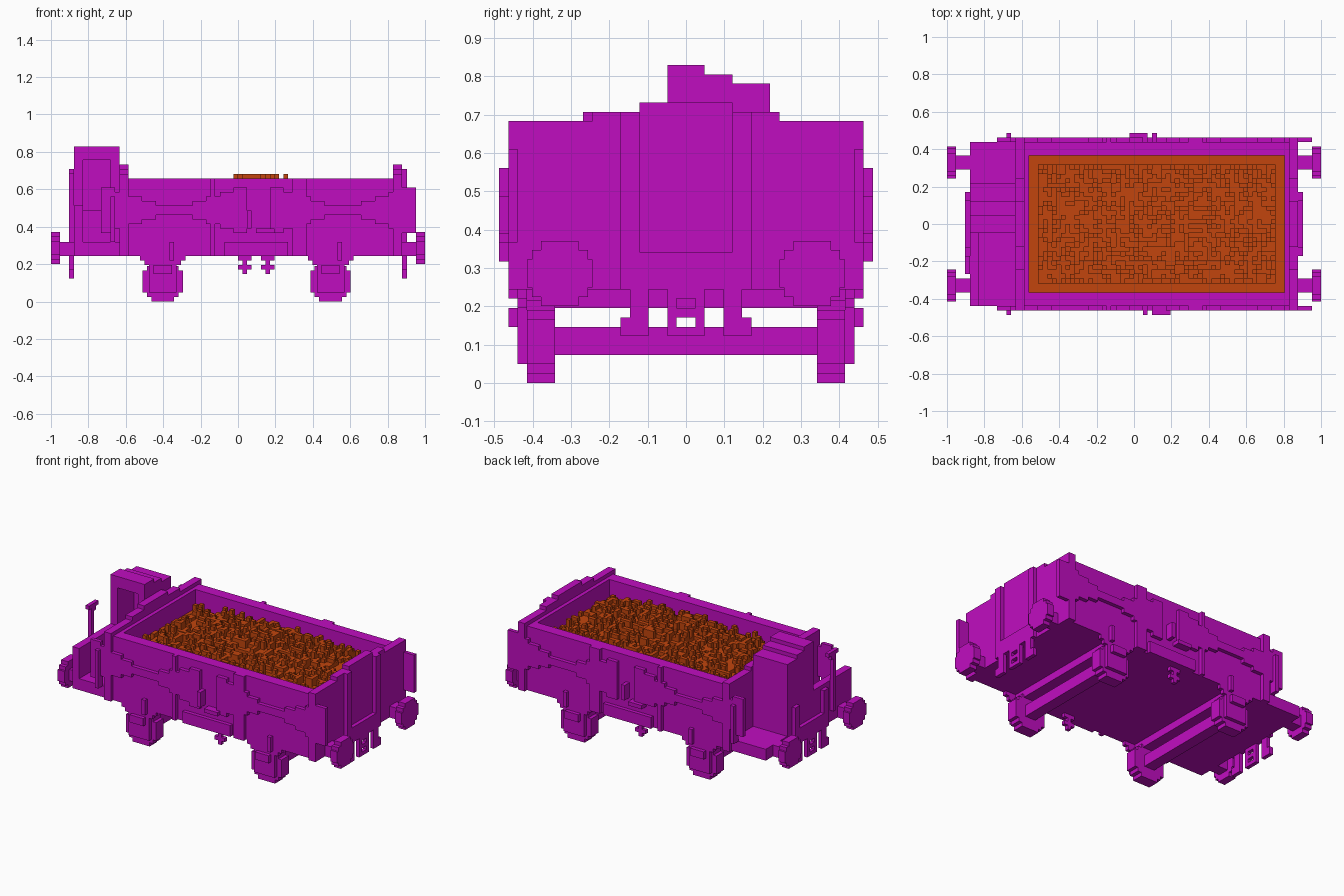
import bpy, bmesh, random
from mathutils import Vector

random.seed(4)
V = 2 / 82  # edge length of one block

if "Cube" in bpy.data.objects:
    bpy.data.objects.remove(bpy.data.objects["Cube"], do_unlink=True)


def material(name, color):
    m = bpy.data.materials.new(name)
    m.use_nodes = True
    m.diffuse_color = color
    m.node_tree.nodes["Principled BSDF"].inputs["Base Color"].default_value = color
    return m


MAGENTA = material("magenta paint", (0.53, 0.004, 0.53, 1))
ORANGE = material("orange ore", (0.54, 0.06, 0.004, 1))


def flip_x(boxes):
    return [(-b, -a, c, d, e, f) for a, b, c, d, e, f in boxes]


def flip_y(boxes):
    return [(a, b, -d, -c, e, f) for a, b, c, d, e, f in boxes]


def shift_x(boxes, s):
    return [(a + s, b + s, c, d, e, f) for a, b, c, d, e, f in boxes]


def both_sides(boxes):
    return boxes + flip_y(boxes)


def both_ends(boxes):
    return boxes + flip_x(boxes)


def build(name, boxes, mat=MAGENTA):
    """One object from boxes (x0, x1, y0, y1, z0, z1) measured in blocks."""
    bm = bmesh.new()
    for x0, x1, y0, y1, z0, z1 in boxes:
        verts = bmesh.ops.create_cube(bm, size=1)["verts"]
        size = Vector((x1 - x0, y1 - y0, z1 - z0))
        mid = Vector((x0 + x1, y0 + y1, z0 + z1)) / 2
        for v in verts:
            v.co = (v.co * size + mid) * V
    me = bpy.data.meshes.new(name)
    bm.to_mesh(me)
    bm.free()
    me.materials.append(mat)
    ob = bpy.data.objects.new(name, me)
    bpy.context.collection.objects.link(ob)


# Open hopper: floor, long walls and inner end walls
build("hopper_floor", [(-26, 36, -18, 18, 10, 21)])
build("side_walls", both_sides([(-24, 34, 15, 18, 10, 27)]))
build("inner_end_walls", [(-24, -23, -15, 15, 20, 27), (33, 34, -15, 15, 20, 27)])

# End boards rising in steps towards the middle
board = [(0, 2, -w, w, 10, top) for w, top in ((19, 28), (10, 29), (5, 30))]
build("end_boards", shift_x(board, 34) + shift_x(board, -26))

# Loose ore: a rough mound of columns
ore = []
for i in range(-23, 33):
    for j in range(-15, 15):
        rim = i < -21 or i > 30 or j < -13 or j > 12
        u, w = (i - 5) / 28, (j + 0.5) / 15
        mound = 3.2 * max(0, 1 - u * u) * max(0, 1 - w * w) ** 0.5
        rough = 0 if rim else random.choice((0, 0, 0, 1, 1, 2))
        ore.append((i, i + 1, j, j + 1, 20, 22 if rim else min(29, 23 + int(mound) + rough)))
build("ore_load", ore, ORANGE)

# Side posts and lower sill plate
posts = [(-6, -5, 18, 19, 10, 27), (12, 15, 18, 19, 10, 27), (-3, 11, 18, 19, 10, 13)]
build("side_posts", both_sides(posts))

# Stepped cross bracing on the long walls
brace = []
for k in range(16):
    half = 1 + (k * 5) // 16
    brace += [(k, k + 1, 18, 19, 20 - half, 20 + half),
              (-k - 1, -k, 18, 19, 20 - half, 20 + half)]
build("side_bracing", both_sides(shift_x(brace, -14) + shift_x(brace, 23)))

# Door latches, rotated copies on the two sides
latch = [(2, 3, -20, -18, 16, 20), (4, 8, -20, -18, 15, 16)]
build("door_latches", latch + shift_x(flip_x(flip_y(latch)), 7))

# Brake platform at the rear end of the wagon
build("platform_deck", [(-36, -24, -18, 18, 10, 13)])
build("platform_wall", [(-36, -34, -18, -2, 13, 21)])
build("platform_handrails", both_sides([(-28, -27, 18, 20, 13, 23)]))

# Cab with a stepped roof, an open doorway and a seat
build("brake_cab", [
    (-36, -34, -2, 9, 13, 32), (-28, -26, -2, 9, 13, 32), (-34, -28, 5, 9, 13, 32),
    (-36, -26, -2, 9, 31, 32), (-36, -26, -2, 5, 31, 33), (-36, -26, -2, 2, 31, 34)])
build("cab_seat", [(-34, -28, 1, 5, 13, 20)])

# Brake handle
build("brake_handle", [(-37, -36, -10, -9, 13, 28), (-37, -36, -11, -7, 28, 29),
                       (-37, -36, -9, -8, 27, 28)])

# End posts and corner grab rails
build("end_posts", both_sides([(36, 37, 5, 7, 10, 29), (-37, -36, 5, 7, 10, 20)]))
build("grab_rails", both_sides([(37, 38, 18, 19, 18, 25), (36, 37, 18, 19, 18, 19),
                                (36, 37, 18, 19, 24, 25)]))

# Buffers with stepped round heads
buffer = [(35, 39, 12, 15, 10, 13)]
for w, h in ((2, 3.5), (3, 2.5), (3.5, 1.5)):
    buffer.append((39, 41, 13.5 - w, 13.5 + w, 11.7 - h, 11.7 + h))
build("buffers", both_ends(both_sides(buffer)))

# Coupling chain and air hoses
hose = [(36, 37, 4, 6, 5, 12), (36, 37, 6, 7, 5, 7)]
chain = [(36, 37, 1, 2, 5, 12)]
build("air_hoses", both_ends(both_sides(hose)))
build("coupling_chain", both_ends(both_sides(chain) + [
    (36, 37, -1, 1, z, z + 1) for z in (5, 7, 9, 11)]))
build("headstocks", both_ends([(36, 37, -7, 7, 10, 14)]))

# Wheels, axle guards, springs and axles
wheel = [(-w, w, 14, 17, 4.4 - h, 4.4 + h) for w, h in ((2.5, 4.4), (3.5, 3.4), (4.4, 2.4))]
guard = [(-3, 3, 17, 18, 2, 9), (-2, 2, 18, 19, 6, 8),
         (-5, 5, 17, 18, 9, 10), (-4, 4, 17, 18, 8, 9), (1.5, 2.5, 18, 19, 9, 13)]
axle = [(-1.5, 1.5, -14, 14, 3, 6)]
beam = [(-2, 2, -17, 17, 8, 10)]
for name, parts in (("wheels", both_sides(wheel)), ("axle_guards", both_sides(guard)),
                    ("axles", axle), ("cross_beams", beam)):
    build(name, shift_x(parts, -16.5) + shift_x(parts, 20.3))

# Hanging brake fittings
hanger = [(6, 7, -17, -16, 6, 10), (5, 8, -17, -16, 7, 8), (5, 8, -17, -16, 9, 10)]
build("brake_hangers", hanger + shift_x(flip_x(flip_y(hanger)), 8))
